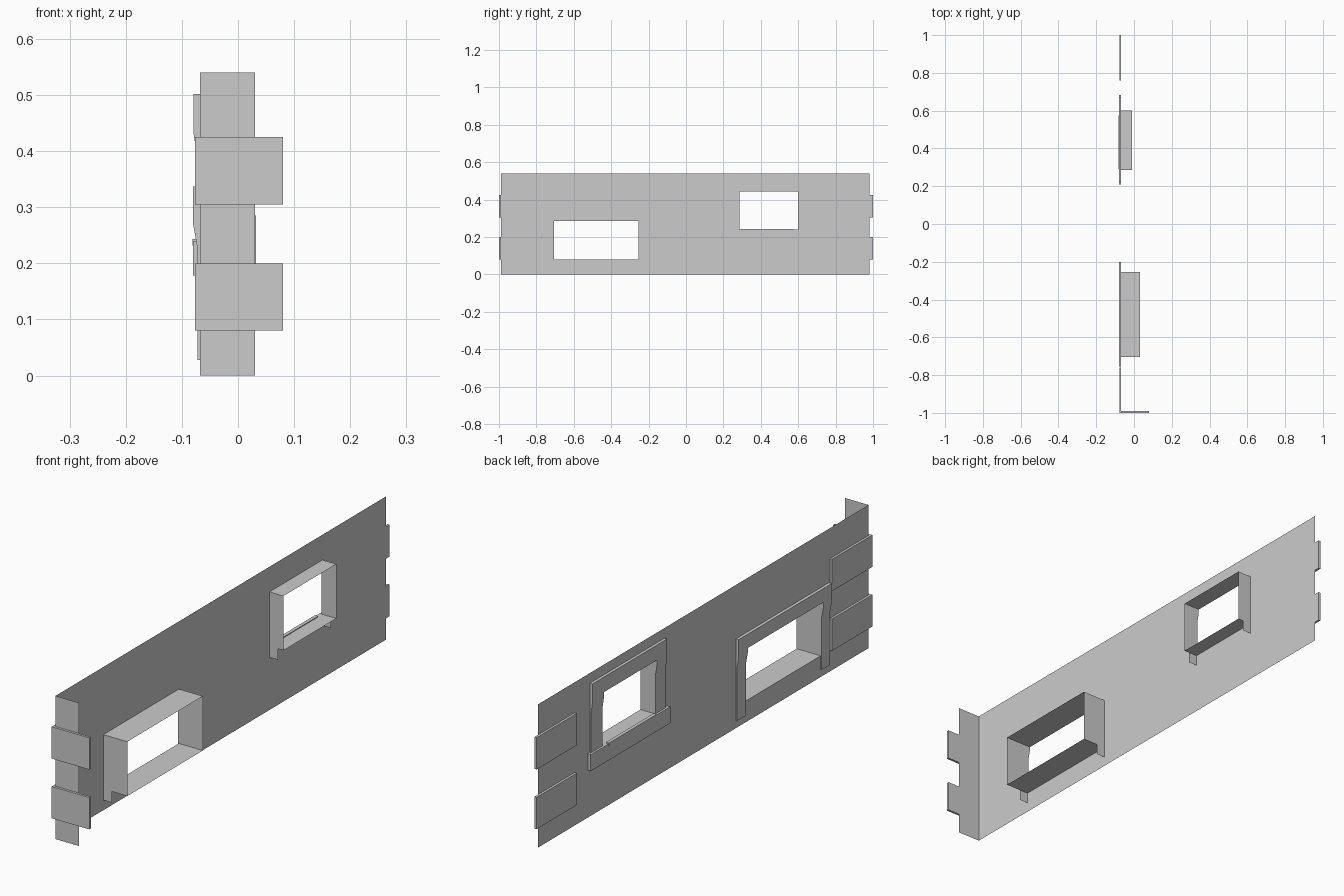
import bpy, bmesh

cube = bpy.data.objects.get("Cube")
if cube:
    bpy.data.objects.remove(cube, do_unlink=True)

WALL_X = -0.068
HEIGHT = 0.54
Y_FRONT, Y_BACK = -0.99, 0.98

plaster = bpy.data.materials.new("plaster grey")
plaster.use_nodes = True
GREY = (0.6, 0.6, 0.6, 1)
plaster.diffuse_color = GREY
plaster.node_tree.nodes["Principled BSDF"].inputs["Base Color"].default_value = GREY


def finish(name, bm):
    mesh = bpy.data.meshes.new(name)
    bm.to_mesh(mesh)
    bm.free()
    mesh.materials.append(plaster)
    obj = bpy.data.objects.new(name, mesh)
    bpy.context.collection.objects.link(obj)
    return obj


def sheets(name, polygons):
    """Single-sided sheets from corner lists."""
    bm = bmesh.new()
    for corners in polygons:
        bm.faces.new([bm.verts.new(c) for c in corners])
    bmesh.ops.remove_doubles(bm, verts=bm.verts, dist=0.0001)
    return finish(name, bm)


def prism(name, outline, offset):
    """Closed solid: an outline pushed along an offset."""
    bm = bmesh.new()
    base = bm.faces.new([bm.verts.new(c) for c in outline])
    top = bmesh.ops.extrude_face_region(bm, geom=[base], use_keep_orig=True)
    moved = [v for v in top["geom"] if isinstance(v, bmesh.types.BMVert)]
    bmesh.ops.translate(bm, verts=moved, vec=offset)
    bmesh.ops.recalc_face_normals(bm, faces=bm.faces)
    return finish(name, bm)


def box(name, x, y, z):
    return prism(name, [(x[0], y[0], z[0]), (x[1], y[0], z[0]),
                        (x[1], y[1], z[0]), (x[0], y[1], z[0])], (0, 0, z[1] - z[0]))


# Openings: y range, z range, inner edge of the reveal
windows = {
    "front_window": ((-0.705, -0.255), (0.08, 0.285), 0.032),
    "back_window": ((0.285, 0.60), (0.24, 0.445), -0.01),
}

# Long wall as a grid of faces without the openings
ys = sorted([Y_FRONT, Y_BACK] + [v for w in windows.values() for v in w[0]])
zs = sorted([0, HEIGHT] + [v for w in windows.values() for v in w[1]])
panels = []
for y0, y1 in zip(ys, ys[1:]):
    for z0, z1 in zip(zs, zs[1:]):
        hole = any(wy[0] <= y0 and y1 <= wy[1] and wz[0] <= z0 and z1 <= wz[1]
                   for wy, wz, _ in windows.values())
        if not hole:
            panels.append([(WALL_X, y0, z0), (WALL_X, y0, z1),
                           (WALL_X, y1, z1), (WALL_X, y1, z0)])
wall = sheets("long_wall", panels)
bm = bmesh.new()
bm.from_mesh(wall.data)
bmesh.ops.dissolve_limit(bm, angle_limit=0.01, verts=bm.verts, edges=bm.edges)
bm.to_mesh(wall.data)
bm.free()

# Short return wall at the front corner
sheets("return_wall", [[(WALL_X, Y_FRONT, 0), (0.03, Y_FRONT, 0),
                        (0.03, Y_FRONT, HEIGHT), (WALL_X, Y_FRONT, HEIGHT)]])

# Reveals, with short flaps of the side sheets running below the sill
FLAP_X, FLAP_DROP = WALL_X + 0.036, 0.042
for name, ((y0, y1), (z0, z1), depth) in windows.items():
    sides = [[(WALL_X, y, z1), (depth, y, z1), (depth, y, z0), (FLAP_X, y, z0),
              (FLAP_X, y, z0 - FLAP_DROP), (WALL_X, y, z0 - FLAP_DROP)]
             for y in (y0, y1)]
    levels = [[(WALL_X, y0, z), (depth, y0, z), (depth, y1, z), (WALL_X, y1, z)]
              for z in (z0, z1)]
    sheets(name + "_reveal", sides + levels)


def surround(name, y_outer, y_inner, z_bottom, z_inner, z_top, thick_x, thin_x):
    """Head plus two legs that thin out towards the foot."""
    box(name + "_head", (thick_x, WALL_X), y_outer, (z_inner, z_top))
    for side, a, b in (("front", y_outer[0], y_inner[0]), ("back", y_inner[1], y_outer[1])):
        profile = [(WALL_X, z_bottom), (thin_x, z_bottom), (thin_x, z_inner - 0.06),
                   (thick_x, z_inner - 0.015), (thick_x, z_inner), (WALL_X, z_inner)]
        prism(f"{name}_{side}_leg", [(x, a, z) for x, z in profile], (0, b - a, 0))


surround("front_surround", (-0.755, -0.2), (-0.705, -0.255), 0.028, 0.285, 0.337, -0.08, -0.072)
surround("back_surround", (0.225, 0.67), (0.285, 0.60), 0.24, 0.445, 0.502, -0.079, -0.072)

# Sill under the back window
box("back_sill", (-0.08, WALL_X), (0.208, 0.682), (0.178, 0.24))
box("back_sill_ledge", (-0.081, WALL_X), (0.29, 0.575), (0.232, 0.243))

# Corner stones: wrapped round the front corner, flat at the back end
for level, z in (("lower", (0.08, 0.2)), ("upper", (0.305, 0.425))):
    corner = [(-0.077, -1.0), (0.08, -1.0), (0.08, -0.991), (WALL_X, -0.991),
              (WALL_X, -0.76), (-0.077, -0.76)]
    prism(level + "_corner_stone", [(x, y, z[0]) for x, y in corner], (0, 0, z[1] - z[0]))
    box(level + "_end_stone", (-0.077, WALL_X), (0.76, 1.0), z)
